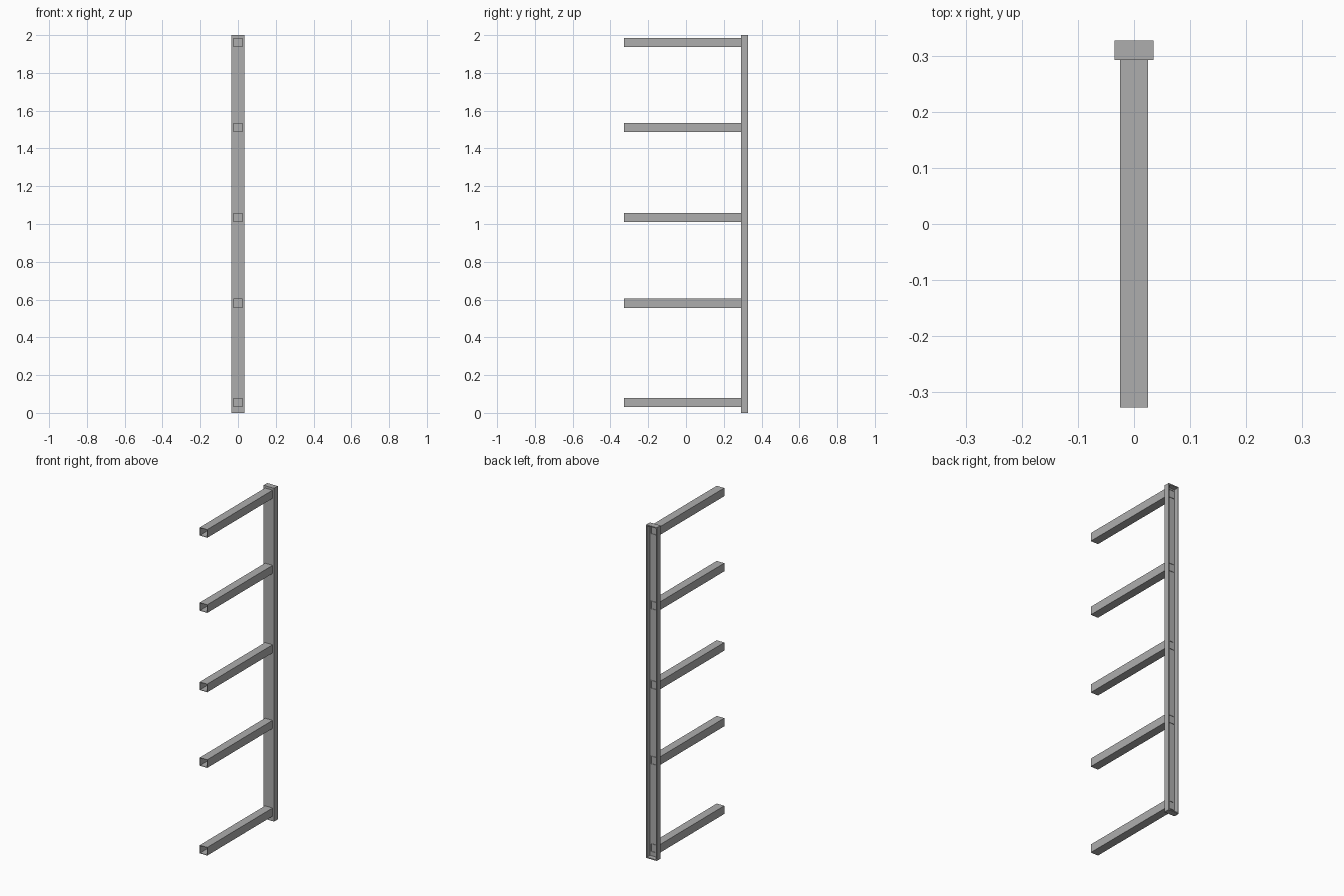
import bpy
import bmesh
from mathutils import Vector

cube = bpy.data.objects.get("Cube")
if cube:
    bpy.data.objects.remove(cube, do_unlink=True)

steel = bpy.data.materials.new("grey steel")
steel.use_nodes = True
GREY = (0.42, 0.42, 0.42, 1)
steel.diffuse_color = GREY
steel.node_tree.nodes["Principled BSDF"].inputs["Base Color"].default_value = GREY


def hollow_box(name, low, high, wall, open_sides):
    """Thin-walled box, left open towards the given directions."""
    low, high = Vector(low), Vector(high)
    bm = bmesh.new()
    bmesh.ops.create_cube(bm, size=1)
    for v in bm.verts:
        v.co = Vector((l + (c + 0.5) * (h - l) for l, c, h in zip(low, v.co, high)))
    bm.normal_update()
    gaps = [f for f in bm.faces if any(f.normal.dot(Vector(d)) > 0.9 for d in open_sides)]
    bmesh.ops.delete(bm, geom=gaps, context='FACES_ONLY')
    mesh = bpy.data.meshes.new(name)
    bm.to_mesh(mesh)
    bm.free()
    mesh.materials.append(steel)
    obj = bpy.data.objects.new(name, mesh)
    bpy.context.collection.objects.link(obj)
    solid = obj.modifiers.new("wall", 'SOLIDIFY')
    solid.thickness = wall
    solid.offset = -1
    solid.use_even_offset = True
    return obj


FRONT, BACK = (0, -1, 0), (0, 1, 0)

# Upright channel, open at the back, closed at both ends
hollow_box("upright_channel", (-0.035, 0.292, 0), (0.035, 0.327, 2), 0.006, [BACK])

# Square tube arms, passing just through the channel web
for i, z in enumerate((0.03, 0.556, 1.01, 1.486, 1.937)):
    hollow_box(f"arm_tube_{i + 1}", (-0.025, -0.327, z), (0.025, 0.301, z + 0.049),
               0.003, [FRONT, BACK])
